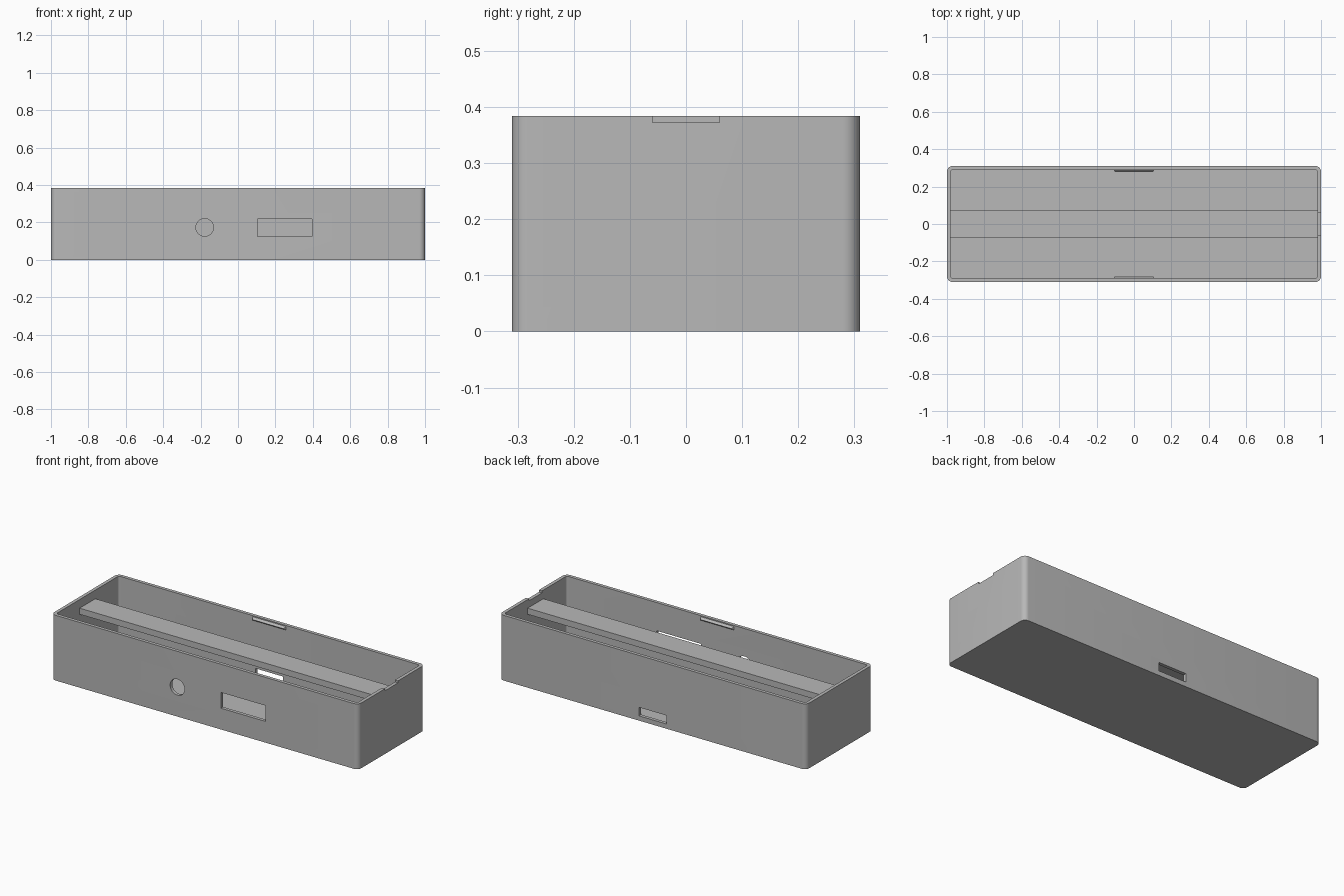
import bpy
import bmesh
import math
from mathutils import Matrix, Vector

if "Cube" in bpy.data.objects:
    bpy.data.objects.remove(bpy.data.objects["Cube"], do_unlink=True)

LENGTH, DEPTH, HEIGHT = 2.0, 0.62, 0.384
WALL = 0.02
INNER_Y = DEPTH / 2 - WALL

# Single plain grey
grey = bpy.data.materials.new("plain_grey")
grey.use_nodes = True
grey.diffuse_color = (0.48, 0.48, 0.48, 1)
grey.node_tree.nodes["Principled BSDF"].inputs["Base Color"].default_value = grey.diffuse_color


def finish(name, bm):
    bmesh.ops.recalc_face_normals(bm, faces=bm.faces)
    mesh = bpy.data.meshes.new(name)
    bm.to_mesh(mesh)
    bm.free()
    mesh.materials.append(grey)
    obj = bpy.data.objects.new(name, mesh)
    bpy.context.collection.objects.link(obj)
    return obj


def box(name, low, high, radius=0):
    """Box between two corners, with optional rounded upright edges."""
    low, high = Vector(low), Vector(high)
    bm = bmesh.new()
    bmesh.ops.create_cube(bm, size=1, matrix=Matrix.Translation((low + high) / 2)
                          @ Matrix.Diagonal((*(high - low), 1)))
    if radius:
        upright = [e for e in bm.edges
                   if abs(e.verts[0].co.z - e.verts[1].co.z) > 0.01]
        bmesh.ops.bevel(bm, geom=upright, offset=radius, segments=8,
                        profile=0.5, affect='EDGES')
    return finish(name, bm)


def cylinder_y(name, x, y, z, radius, depth):
    """Cylinder lying along the y axis."""
    bm = bmesh.new()
    bmesh.ops.create_cone(bm, cap_ends=True, segments=48, radius1=radius,
                          radius2=radius, depth=depth,
                          matrix=Matrix.Translation((x, y, z))
                          @ Matrix.Rotation(math.pi / 2, 4, 'X'))
    return finish(name, bm)


def cut(target, cutter):
    """Apply a boolean cut and discard the cutter."""
    mod = target.modifiers.new("cut", 'BOOLEAN')
    mod.operation = 'DIFFERENCE'
    mod.solver = 'EXACT'
    mod.object = cutter
    cutter.hide_render = True
    bpy.context.view_layer.update()
    graph = bpy.context.evaluated_depsgraph_get()
    mesh = bpy.data.meshes.new_from_object(target.evaluated_get(graph))
    target.modifiers.clear()
    target.data = mesh
    bpy.data.objects.remove(cutter, do_unlink=True)


# Open-topped case with rounded corners
case = box("case", (-LENGTH / 2, -DEPTH / 2, 0), (LENGTH / 2, DEPTH / 2, HEIGHT), 0.03)
cut(case, box("cavity", (-LENGTH / 2 + WALL, -INNER_Y, WALL),
              (LENGTH / 2 - WALL, INNER_Y, HEIGHT + 0.1), 0.012))

# Front window, round front hole, rear slot and notch in the left rim
cut(case, box("front_window", (0.105, -0.36, 0.125), (0.395, -0.25, 0.218)))
cut(case, cylinder_y("front_hole", -0.178, -0.3, 0.173, 0.047, 0.1))
cut(case, box("rear_slot", (-0.09, 0.25, 0.028), (0.09, 0.36, 0.078)))
cut(case, box("rim_notch", (0.95, -0.06, 0.372), (1.05, 0.06, HEIGHT + 0.05)))

bpy.ops.object.select_all(action='DESELECT')
case.select_set(True)
bpy.context.view_layer.objects.active = case
bpy.ops.object.shade_smooth_by_angle(angle=math.radians(30))

# Raised bar running the length of the cavity between the end walls
box("cross_bar", (-0.985, -0.073, 0.297), (0.985, 0.073, 0.333))


def snap_ridge(name, side):
    """Triangular catch with tapered ends just below the rim."""
    bm = bmesh.new()
    root = side * (INNER_Y + 0.003)
    tip = side * (INNER_Y - 0.012)
    ends = []
    for s in (-1, 1):
        ends.append([bm.verts.new(co) for co in (
            (s * 0.112, root, 0.354), (s * 0.1, tip, 0.367), (s * 0.112, root, 0.38))])
    for i in range(3):
        j = (i + 1) % 3
        bm.faces.new((ends[0][i], ends[0][j], ends[1][j], ends[1][i]))
    for end in ends:
        bm.faces.new(end)
    finish(name, bm)


snap_ridge("front_snap_ridge", -1)
snap_ridge("back_snap_ridge", 1)
